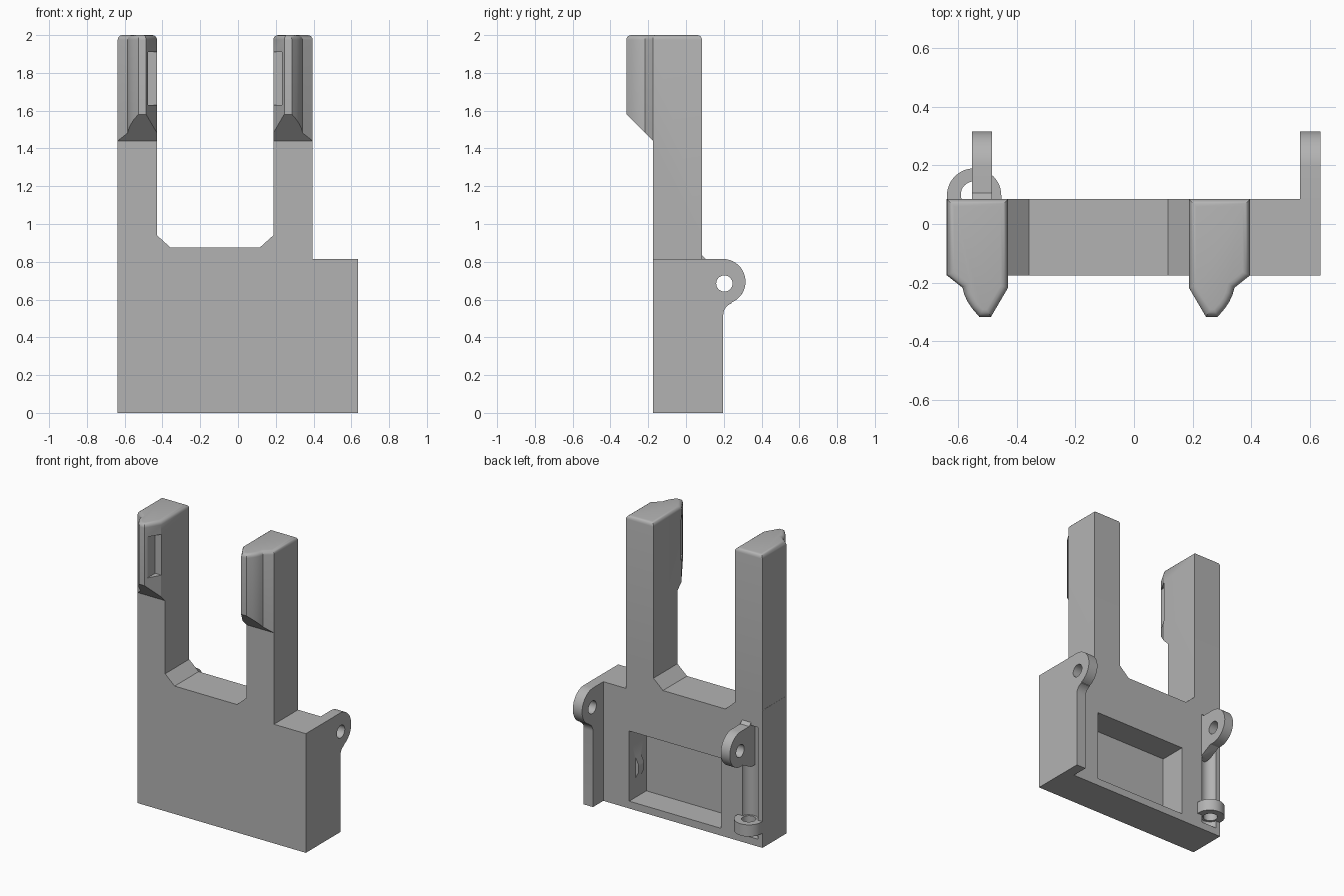
import bpy, bmesh, math
from mathutils import Vector

if "Cube" in bpy.data.objects:
    bpy.data.objects.remove(bpy.data.objects["Cube"])

grey = bpy.data.materials.new("light_grey")
grey.diffuse_color = (0.45, 0.45, 0.45, 1)
grey.use_nodes = True
grey.node_tree.nodes["Principled BSDF"].inputs["Base Color"].default_value = grey.diffuse_color


def prism(name, pts, axis, a, b, bevel=0):
    """Extrude a 2D outline along an axis from a to b; optionally round its end rim."""
    place = {"x": lambda p, t: (t, p[0], p[1]),
             "y": lambda p, t: (p[0], t, p[1]),
             "z": lambda p, t: (p[0], p[1], t)}[axis]
    bm = bmesh.new()
    lo = [bm.verts.new(place(p, a)) for p in pts]
    hi = [bm.verts.new(place(p, b)) for p in pts]
    n = len(pts)
    bm.faces.new(lo)
    top = bm.faces.new(hi)
    for i in range(n):
        j = (i + 1) % n
        bm.faces.new((lo[i], lo[j], hi[j], hi[i]))
    bmesh.ops.recalc_face_normals(bm, faces=bm.faces[:])
    if bevel:
        bmesh.ops.bevel(bm, geom=list(top.edges), offset=bevel, segments=4,
                        profile=0.5, affect='EDGES', clamp_overlap=True)
    me = bpy.data.meshes.new(name)
    bm.to_mesh(me)
    bm.free()
    me.materials.append(grey)
    ob = bpy.data.objects.new(name, me)
    bpy.context.collection.objects.link(ob)
    return ob


def rect(x0, x1, y0, y1):
    return [(x0, y0), (x1, y0), (x1, y1), (x0, y1)]


def arc(cx, cy, r, a0, a1, n):
    return [(cx + r * math.cos(math.radians(a0 + (a1 - a0) * i / n)),
             cy + r * math.sin(math.radians(a0 + (a1 - a0) * i / n))) for i in range(n + 1)]


def circle(cx, cy, r, n=32):
    return arc(cx, cy, r, 0, 360, n)[:-1]


def combine(target, tool, op):
    """Apply a boolean and discard the tool."""
    mod = target.modifiers.new("bool", 'BOOLEAN')
    mod.operation, mod.object, mod.solver = op, tool, 'EXACT'
    bpy.context.view_layer.objects.active = target
    bpy.ops.object.modifier_apply(modifier=mod.name)
    bpy.data.objects.remove(tool)


def add(t, tool):
    combine(t, tool, 'UNION')


def cut(t, tool):
    combine(t, tool, 'DIFFERENCE')


FRONT, BACK = -0.175, 0.085
MID = -0.121   # mirror line between the two arms

# Main slab with chamfered saddle between the arms
body = prism("bracket_body", [
    (-0.638, 0), (0.636, 0), (0.636, 0.815), (0.395, 0.815), (0.395, 0.94), (0.187, 0.94),
    (0.115, 0.875), (-0.357, 0.875), (-0.429, 0.94), (-0.638, 0.94)], "y", FRONT, BACK)

# Arms with rounded tops and tapered noses
for side in (-1, 1):
    def mx(u):
        return MID + side * u
    nose = [(0.516, FRONT), (0.463, -0.217), (0.457, -0.240), (0.446, -0.264), (0.431, -0.287),
            (0.406, -0.316), (0.366, -0.316), (0.308, -0.217)]
    plan = [(mx(u), y) for u, y in [(0.308, BACK), (0.516, BACK)] + nose]
    arm = prism("arm", plan, "z", 0.94, 2.0, bevel=0.025)
    # Sloped underside of the nose
    cut(arm, prism("slope", [(FRONT, 0.5), (FRONT, 1.44), (-0.4, 1.665), (-0.4, 0.5)], "x", -1, 1))
    # Slot in the inner slanted face of the nose
    x0, x1 = sorted((mx(0.27), mx(0.356)))
    cut(arm, prism("slot", rect(x0, x1, -0.297, -0.215), "z", 1.63, 1.91))
    add(body, arm)

# Rear pocket and its small catch
cut(body, prism("pocket", rect(-0.325, 0.37, 0.05, 0.53), "y", -0.10, 0.3))
add(body, prism("catch", [(0.40, 0.18), (0.37, 0.18), (0.345, 0.23), (0.345, 0.28), (0.37, 0.33),
                          (0.40, 0.33)], "y", -0.04, 0.02))

# Vertical groove in the back left corner
cut(body, prism("groove", circle(-0.545, 0.10, 0.06), "z", 0.05, 0.815))

# Side plate with hinge ear
ear_arc = arc(0.195, 0.695, 0.12, 90, -68, 24)
fillet = arc(0.262, 0.518, 0.065, 110, 180, 8)
add(body, prism("side_plate", [(0.0, 0), (0.0, 0.815)] + ear_arc + fillet + [(0.197, 0)],
                "x", 0.566, 0.636))

# Left hinge ear with a small gusset on top
add(body, prism("left_ear", [(0.0, 0.53), (0.0, 0.84), (0.08, 0.84), (0.105, 0.815)] +
                arc(0.195, 0.695, 0.12, 90, -100, 28) + [(0.085, 0.53)], "x", -0.552, -0.484))

# Ring guide below the left ear
add(body, prism("ring", [(-0.637, 0.0), (-0.452, 0.0)] +
                arc(-0.5445, 0.097, 0.0925, 0, 180, 24), "z", 0.10, 0.18))
cut(body, prism("ring_hole", circle(-0.545, 0.10, 0.045), "z", 0.05, 0.25))

# Pivot hole through both ears
cut(body, prism("pivot", circle(0.203, 0.685, 0.043), "x", -0.8, 0.8))

bpy.ops.object.select_all(action='DESELECT')
body.select_set(True)
bpy.context.view_layer.objects.active = body
bpy.ops.object.shade_smooth_by_angle(angle=math.radians(30))
